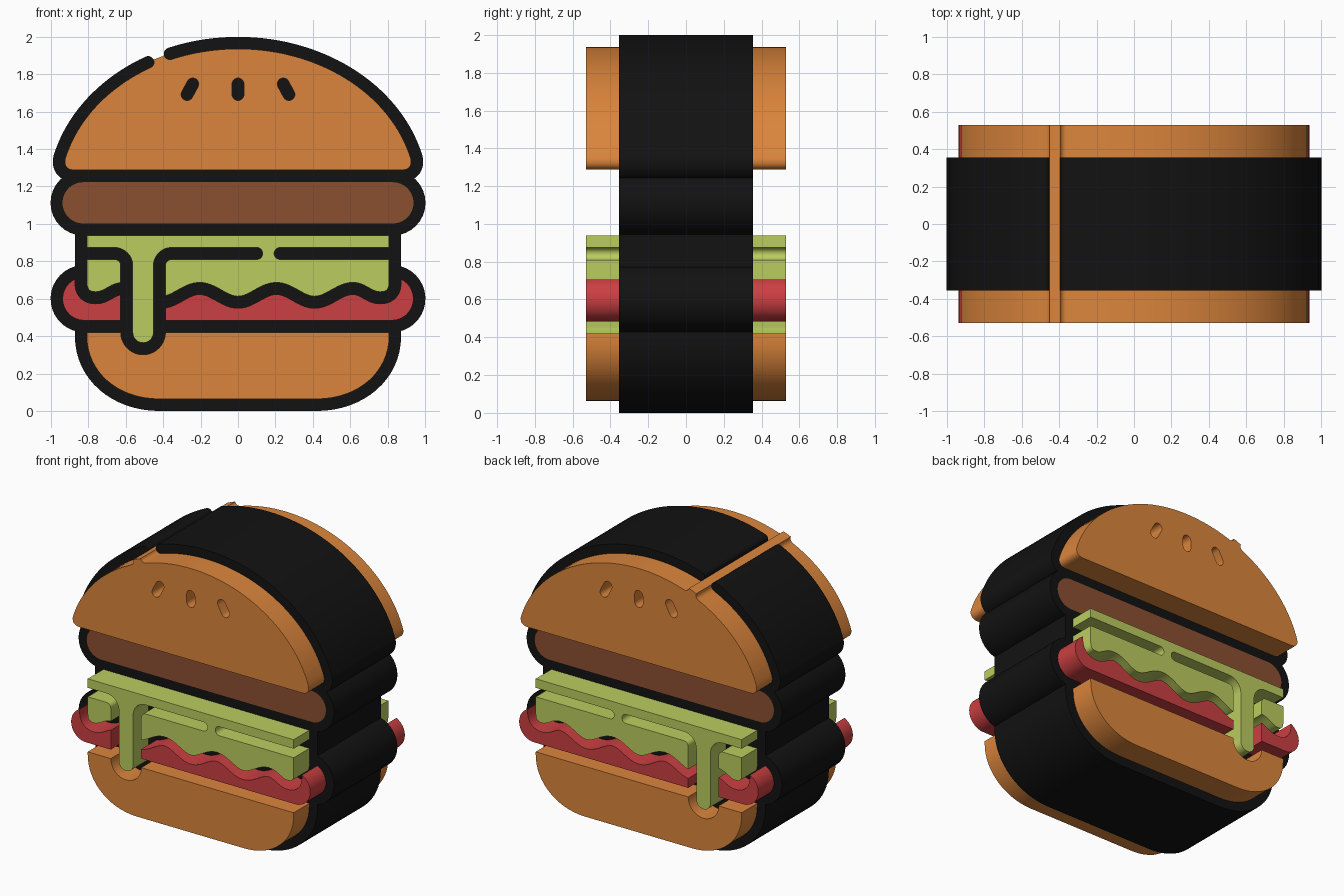
import bpy, bmesh
from math import sin, cos, pi, radians
from mathutils import Vector

if "Cube" in bpy.data.objects:
    bpy.data.objects.remove(bpy.data.objects["Cube"])

W = 0.032                      # half width of the dark line
THIN, THICK = 0.355, 0.53      # half depths of outline and filling


def material(name, rgb):
    m = bpy.data.materials.new(name)
    m.diffuse_color = (*rgb, 1)
    m.use_nodes = True
    m.node_tree.nodes["Principled BSDF"].inputs["Base Color"].default_value = m.diffuse_color
    return m


BLACK = material("dark", (0.006, 0.006, 0.006))
BREAD = material("bread", (0.71, 0.235, 0.045))
MEAT = material("meat", (0.26, 0.08, 0.03))
GREEN = material("green", (0.50, 0.61, 0.115))
RED = material("red", (0.60, 0.05, 0.054))


# 2D path helpers in the x-z plane
def arc(cx, cz, r, a0, a1, n=16, rz=None):
    rz = rz or r
    angs = [radians(a0 + (a1 - a0) * i / n) for i in range(n + 1)]
    return [(cx + r * cos(a), cz + rz * sin(a)) for a in angs]


def bez(a, b, c, d, n=10):
    out = []
    for i in range(n + 1):
        t = i / n
        k = ((1 - t) ** 3, 3 * t * (1 - t) ** 2, 3 * t * t * (1 - t), t ** 3)
        out.append(tuple(sum(w * p[j] for w, p in zip(k, (a, b, c, d))) for j in (0, 1)))
    return out


def flip(pts):
    return [(-x, z) for x, z in reversed(pts)]


def clean(pts):
    out = []
    for p in map(Vector, pts):
        if not out or (p - out[-1]).length > 1e-4:
            out.append(p)
    return out


def prism(name, faces, depth, mat):
    """Extrude flat faces (lists of 2D points) symmetrically in y."""
    bm = bmesh.new()
    for f in faces:
        bm.faces.new([bm.verts.new((p[0], -depth, p[1])) for p in f])
    bmesh.ops.remove_doubles(bm, verts=bm.verts, dist=1e-5)
    ext = bmesh.ops.extrude_face_region(bm, geom=bm.faces[:], use_keep_orig=True)
    for v in ext["geom"]:
        if isinstance(v, bmesh.types.BMVert):
            v.co.y = depth
    bmesh.ops.recalc_face_normals(bm, faces=bm.faces)
    me = bpy.data.meshes.new(name)
    bm.to_mesh(me)
    bm.free()
    me.materials.append(mat)
    ob = bpy.data.objects.new(name, me)
    bpy.context.scene.collection.objects.link(ob)
    return ob


def smooth(ob):
    ob.data.shade_smooth()
    ob.data.set_sharp_from_angle(angle=radians(30))


cutters = bpy.data.collections.new("cutters")
bpy.context.scene.collection.children.link(cutters)


def stroke(name, pts, closed=False):
    """Round-capped line of width 2W, plus a deeper cutter copy."""
    p = clean(pts)
    if closed and (p[0] - p[-1]).length < 1e-4:
        p.pop()
    n = len(p)
    left, right = [], []
    for i in range(n):
        a = p[i - 1] if i or closed else p[i]
        b = p[(i + 1) % n] if i < n - 1 or closed else p[i]
        d = (b - a).normalized()
        nrm = Vector((-d.y, d.x)) * W
        left.append(p[i] + nrm)
        right.append(p[i] - nrm)
    faces = []
    for i in range(n if closed else n - 1):
        j = (i + 1) % n
        faces.append([left[i], right[i], right[j], left[j]])
    if not closed:
        for q, v in ((p[0], left[0] - p[0]), (p[-1], right[-1] - p[-1])):
            u = Vector((-v.y, v.x))
            faces.append([q + v * cos(pi * k / 10) + u * sin(pi * k / 10) for k in range(11)])
    smooth(prism(name, faces, THIN, BLACK))
    cut = prism(name + "_cutter", faces, 0.8, BLACK)
    bpy.context.scene.collection.objects.unlink(cut)
    cutters.objects.link(cut)
    cut.hide_render = True


def filling(name, pts, depth, mat, extra=None):
    """Coloured slab with all dark lines cut out of it."""
    ob = prism(name, [clean(pts)], depth, mat)
    if extra:
        m = ob.modifiers.new("cut_extra", "BOOLEAN")
        m.operation, m.solver, m.object = "DIFFERENCE", "EXACT", extra
    m = ob.modifiers.new("cut_lines", "BOOLEAN")
    m.operation, m.solver, m.operand_type = "DIFFERENCE", "EXACT", "COLLECTION"
    m.collection, m.use_self = cutters, True
    return ob


# top bun: elliptical dome with rounded lower corners and a gap in the line
A, B, ZC = 0.985, 0.81, 1.158
corner = bez((0.955, 1.357), (0.967, 1.31), (0.945, 1.255), (0.87, 1.255))
dome = lambda a0, a1, n: arc(0, ZC, A, a0, a1, n, B)
under = corner + flip(corner)
stroke("top_bun_outline", dome(111.7, 14.2, 40) + under + dome(165.8, 119.2, 20))
top_bun = dome(165.8, 14.2, 60) + under[:-1]

# sesame seeds
for i, (x, s) in enumerate(((-0.257, 1), (0, 0), (0.257, -1))):
    stroke(f"seed_{i}", [(x - 0.015 * s, 1.692), (x + 0.015 * s, 1.748)])

# patty capsule
patty = arc(0.828, 1.1125, 0.1425, 90, -90) + arc(-0.828, 1.1125, 0.1425, -90, -270)
stroke("patty_outline", patty, closed=True)

# lettuce: wavy lower edge, interrupted by the cheese drip
wave = lambda x: (x, 0.618 - 0.037 * cos(2 * pi * x / 0.41))
edge = (bez((0.615, 0.655), (0.67, 0.655), (0.70, 0.605), (0.76, 0.605))
        + bez((0.76, 0.605), (0.81, 0.605), (0.84, 0.63), (0.84, 0.69)) + [(0.84, 0.97)])
left_edge = flip(edge)[:-1] + [(-0.595, 0.652)]
right_edge = [wave(-0.42 + 1.035 * i / 60) for i in range(60)] + edge
stroke("lettuce_outline_left", left_edge)
stroke("lettuce_outline_right", right_edge)

# cheese line with drip
drip = arc(-0.5075, 0.42, 0.0875, 180, 360, 20)
stroke("cheese_drip_outline", [(-0.84, 0.842)] + arc(-0.66, 0.777, 0.065, 90, 0, 8) + drip
       + arc(-0.355, 0.777, 0.065, 180, 90, 8) + [(0.10, 0.842)])
stroke("cheese_line_right", [(0.225, 0.842), (0.84, 0.842)])

# tomato outline in two pieces either side of the drip
lobe = [(0.84, 0.747)] + arc(0.822, 0.6, 0.148, 75, -90)
stroke("tomato_outline_right", lobe + [(-0.42, 0.452)])
stroke("tomato_outline_left", [(-0.595, 0.452)] + flip(lobe))
tomato = arc(0.822, 0.6, 0.148, 90, -90) + arc(-0.822, 0.6, 0.148, -90, -270)

# bottom bun
side = [(0.84, 0.452)] + bez((0.84, 0.40), (0.84, 0.19), (0.66, 0.032), (0.42, 0.032), 16)
bottom_bun = side + flip(side)
stroke("bottom_bun_outline", bottom_bun)

# coloured fillings
lettuce = left_edge + drip + right_edge
core = prism("lettuce_cutter", [clean(lettuce)], 0.9, GREEN)
core.hide_render = True
parts = [
    filling("top_bun", top_bun, THICK, BREAD),
    filling("patty", patty[:-1], THIN, MEAT),
    filling("lettuce_and_cheese", lettuce, THICK, GREEN),
    filling("tomato", tomato[:-1], THICK, RED, core),
    filling("bottom_bun", bottom_bun, THICK, BREAD, core),
]

# apply the cuts and drop the cutters
deps = bpy.context.evaluated_depsgraph_get()
meshes = [bpy.data.meshes.new_from_object(p.evaluated_get(deps)) for p in parts]
for p, me, mat in zip(parts, meshes, (BREAD, MEAT, GREEN, RED, BREAD)):
    p.modifiers.clear()
    me.materials.clear()
    me.materials.append(mat)
    for f in me.polygons:
        f.material_index = 0
    p.data = me
    smooth(p)
for c in list(cutters.objects) + [core]:
    bpy.data.objects.remove(c)
bpy.data.collections.remove(cutters)
